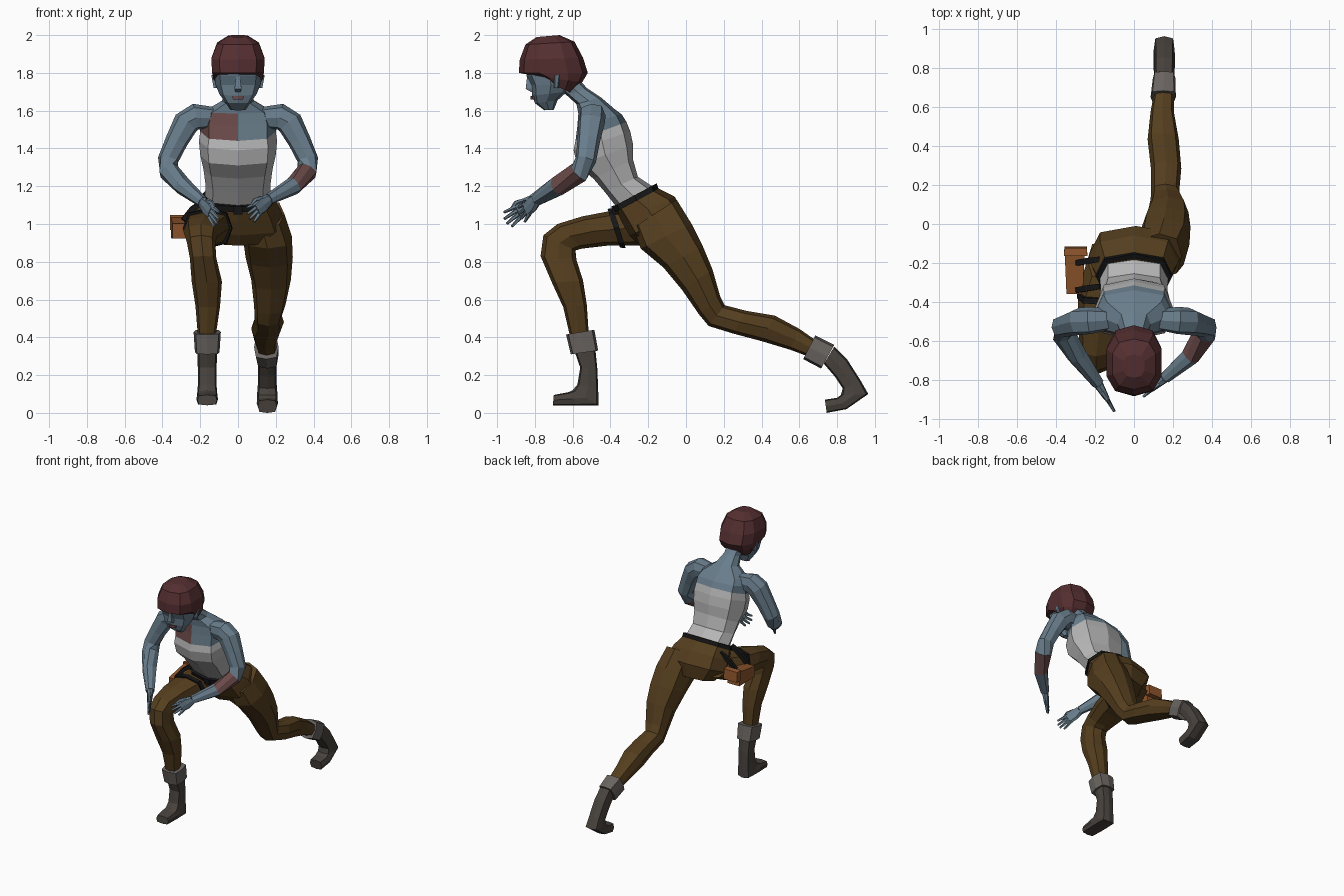
import bpy, bmesh, math
from mathutils import Vector as V


def mat(name, *rgb):
    m = bpy.data.materials.new(name)
    m.diffuse_color = (*rgb, 1)
    return m


SKIN = mat("skin", .14, .205, .26)
STAIN = mat("stain", .15, .07, .07)
SHIRT = mat("shirt", .46, .46, .46)
PANTS = mat("trousers", .09, .048, .013)
BOOT = mat("boot_leather", .065, .055, .047)
CUFF = mat("cuff_cloth", .14, .125, .115)
HAIR = mat("hair", .09, .028, .03)
BLACK = mat("strap", .008, .008, .008)
POUCH = mat("pouch_leather", .27, .09, .025)


def skin_rings(name, rings, m, n=8, p=.75, stain=None):
    """Skin a row of rings, each (centre, half axis a, half axis b)."""
    bm = bmesh.new()
    loops = []
    for c, a, b in rings:
        loop = []
        for i in range(n):
            t = 2 * math.pi * (i + (.5 if n == 4 else 0)) / n
            co = [math.copysign(abs(round(f(t), 6)) ** p, round(f(t), 6)) for f in (math.cos, math.sin)]
            loop.append(bm.verts.new(c + a * co[0] + b * co[1]))
        loops.append(loop)
    for lo, hi in zip(loops, loops[1:]):
        for i in range(n):
            j = (i + 1) % n
            bm.faces.new((lo[i], lo[j], hi[j], hi[i]))
    bm.faces.new(loops[0])
    bm.faces.new(loops[-1])
    bmesh.ops.recalc_face_normals(bm, faces=bm.faces)
    if stain:
        for f in bm.faces:
            if (f.calc_center_median() - V(stain[:3])).length < stain[3]:
                f.material_index = 1
    me = bpy.data.meshes.new(name)
    bm.to_mesh(me)
    bm.free()
    me.materials.append(m)
    me.materials.append(STAIN)
    ob = bpy.data.objects.new(name, me)
    bpy.context.collection.objects.link(ob)
    return ob


def profile(name, rows, m, **kw):
    """Rows: front y, front z, back y, back z, centre x, half width."""
    rings = []
    for fy, fz, by, bz, cx, hw in rows:
        f, b = V((cx, fy, fz)), V((cx, by, bz))
        rings.append(((f + b) / 2, (f - b) / 2, V((hw, 0, 0))))
    return skin_rings(name, rings, m, **kw)


def tube(name, pts, m, **kw):
    """Pts: x, y, z, radius."""
    c = [V(q[:3]) for q in pts]
    rings = []
    for i, q in enumerate(pts):
        d = (c[min(i + 1, len(c) - 1)] - c[max(i - 1, 0)]).normalized()
        a = d.cross(V((0, 1, 0.1))).normalized()
        rings.append((c[i], a * q[3], d.cross(a) * q[3]))
    return skin_rings(name, rings, m, **kw)


# torso
profile("shirt", [
    (-.36, 1.08, -.18, 1.20, 0, .175), (-.43, 1.17, -.255, 1.25, 0, .172),
    (-.49, 1.24, -.28, 1.34, 0, .183), (-.575, 1.31, -.28, 1.42, 0, .2),
    (-.595, 1.39, -.295, 1.49, 0, .207), (-.585, 1.44, -.315, 1.54, 0, .2)], SHIRT)
profile("chest_and_neck", [
    (-.585, 1.44, -.315, 1.54, 0, .2), (-.575, 1.52, -.34, 1.58, 0, .2),
    (-.57, 1.585, -.38, 1.61, 0, .18), (-.58, 1.635, -.45, 1.67, 0, .085),
    (-.63, 1.68, -.525, 1.72, 0, .06), (-.69, 1.73, -.58, 1.78, 0, .06)],
    SKIN, stain=(-.12, -.53, 1.5, .1))

# head
profile("face", [
    (-.85, 1.84, -.6, 1.86, 0, .12), (-.845, 1.785, -.6, 1.79, 0, .125),
    (-.82, 1.735, -.61, 1.74, 0, .118), (-.815, 1.68, -.63, 1.70, 0, .1),
    (-.8, 1.64, -.68, 1.655, 0, .07), (-.75, 1.602, -.70, 1.605, 0, .04)], SKIN)
profile("nose", [
    (-.845, 1.785, -.81, 1.785, 0, .012), (-.855, 1.715, -.80, 1.72, 0, .024),
    (-.825, 1.70, -.80, 1.70, 0, .018)], SKIN, n=4)
profile("lips", [(-.822, 1.678, -.78, 1.678, 0, .035),
                 (-.822, 1.66, -.78, 1.66, 0, .03)], STAIN, n=6)
profile("hair", [
    (-.79, 1.99, -.67, 2.0, 0, .055), (-.85, 1.95, -.59, 1.965, 0, .115),
    (-.88, 1.87, -.545, 1.88, 0, .147), (-.885, 1.80, -.52, 1.80, 0, .142),
    (-.80, 1.785, -.55, 1.75, 0, .136), (-.71, 1.74, -.61, 1.695, 0, .11)], HAIR, n=10)
for s in (-1, 1):
    profile("ear", [(-.70, 1.785, -.665, 1.79, s * .125, .018),
                    (-.70, 1.72, -.675, 1.72, s * .115, .015)], SKIN, n=6)

# arms and hands
for s, wrist, tip in ((1, V((.16, -.79, 1.13)), V((.055, -.88, 1.04))),
                      (-1, V((-.185, -.82, 1.115)), V((-.105, -.955, 1.015)))):
    tube("arm", [
        (s * .13, -.49, 1.565, .055), (s * .225, -.495, 1.568, .07),
        (s * .275, -.50, 1.535, .07), (s * .325, -.515, 1.44, .06),
        (s * .37, -.53, 1.34, .055), (s * .363, -.565, 1.275, .055),
        (s * .29, -.68, 1.2, .048), (*wrist, .03)], SKIN,
        stain=(.33, -.65, 1.22, .075) if s > 0 else None)
    d = (tip - wrist).normalized()
    u = (V((0, 0, 1)) - d * d.z).normalized()
    w = d.cross(u)
    palm = [(wrist, .03, .025), (wrist + d * .05, .045, .02), (wrist + d * .1, .04, .015)]
    skin_rings("palm", [(c, u * a, w * b) for c, a, b in palm], SKIN)
    for k in range(4):
        o = u * (k - 1.5) * .02
        base = wrist + d * .09 + o
        end = tip + o * 1.5 - d * (.018 if k in (0, 3) else 0)
        tube("finger", [(*base, .012), (*end, .007)], SKIN, n=5)
    t0 = wrist + d * .035 + u * .03
    tube("thumb", [(*t0, .015), (*(t0 + d * .045 + u * .018), .012),
                   (*(t0 + d * .08 + u * .01), .007)], SKIN, n=5)

# hips and legs
profile("hips", [
    (-.37, 1.075, -.18, 1.205, 0, .185), (-.34, 1.01, -.06, 1.145, 0, .225),
    (-.30, .94, -.01, 1.06, .01, .24), (-.25, .885, -.02, .95, .01, .16)], PANTS)
profile("rear_leg", [
    (-.28, .98, -.05, 1.13, .13, .115), (-.24, .87, .03, 1.0, .155, .13),
    (-.12, .77, .09, .88, .165, .125), (-.02, .65, .14, .76, .175, .105),
    (.07, .52, .18, .62, .168, .083), (.12, .46, .205, .57, .16, .072),
    (.25, .42, .32, .54, .165, .078), (.40, .38, .47, .515, .15, .08),
    (.55, .335, .60, .445, .145, .06), (.67, .29, .70, .375, .155, .05)], PANTS)
profile("front_leg", [
    (-.29, 1.08, -.08, .96, -.13, .11), (-.42, 1.065, -.25, .885, -.16, .125),
    (-.55, 1.04, -.42, .885, -.18, .11), (-.68, 1.0, -.55, .87, -.195, .085),
    (-.755, .94, -.585, .86, -.195, .075), (-.77, .83, -.58, .81, -.185, .07),
    (-.71, .69, -.545, .70, -.165, .08), (-.65, .56, -.525, .57, -.16, .065),
    (-.615, .41, -.515, .42, -.165, .048)], PANTS)

# boots with folded cuffs
profile("front_boot_cuff", [(-.635, .415, -.485, .44, -.163, .072),
                            (-.61, .31, -.465, .33, -.163, .065)], CUFF, p=.5)
profile("rear_boot_cuff", [(.62, .285, .685, .41, .15, .065),
                           (.715, .235, .785, .36, .155, .058)], CUFF, p=.5)
profile("front_boot", [
    (-.595, .34, -.48, .34, -.163, .052), (-.56, .24, -.47, .24, -.163, .05),
    (-.575, .15, -.465, .13, -.163, .05), (-.60, .12, -.463, .04, -.163, .055),
    (-.62, .11, -.58, .04, -.163, .058), (-.70, .095, -.705, .04, -.163, .052)],
    BOOT, p=.5)
profile("rear_boot", [
    (.73, .26, .785, .35, .155, .048), (.79, .19, .855, .28, .155, .05),
    (.83, .13, .925, .17, .155, .05), (.82, .095, .965, .10, .155, .054),
    (.80, .08, .85, .02, .155, .056), (.735, .07, .745, 0, .155, .05)], BOOT, p=.5)

# belt, thigh strap and pouch
profile("belt", [(-.39, 1.09, -.155, 1.215, 0, .195),
                 (-.38, 1.06, -.145, 1.185, 0, .2)], BLACK)
profile("buckle", [(-.40, 1.095, -.36, 1.1, 0, .03),
                   (-.39, 1.05, -.35, 1.055, 0, .03)], BLACK, n=4)
profile("thigh_strap", [(-.385, 1.085, -.32, .872, -.16, .132),
                        (-.415, 1.08, -.35, .875, -.163, .13)], BLACK)
for y in (-.19, -.33):
    tube("hanging_strap", [(-.17, y + .01, 1.13, .018), (-.24, y, 1.08, .02),
                           (-.29, y - .01, 1.02, .018)], BLACK, n=4)
profile("pouch", [(-.36, 1.01, -.35, .915, -.305, .05),
                  (-.16, 1.045, -.15, .915, -.305, .06)], POUCH, n=4, p=.5)
profile("pouch_flap", [(-.165, 1.055, -.155, .96, -.30, .072),
                       (-.125, 1.05, -.115, .96, -.30, .068)], POUCH, n=4, p=.5)
